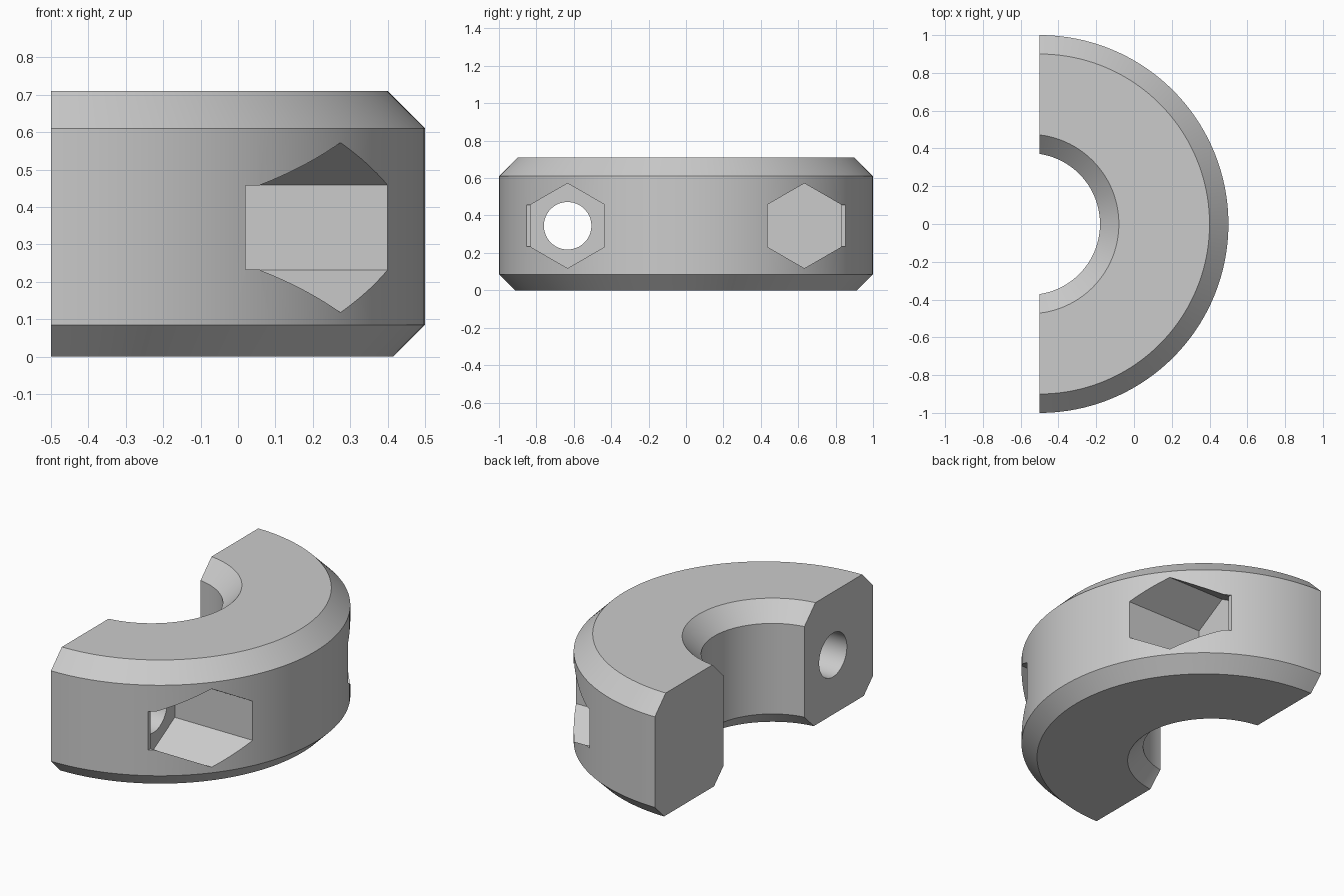
import bpy, bmesh, math
from mathutils import Matrix, Vector

if "Cube" in bpy.data.objects:
    bpy.data.objects.remove(bpy.data.objects["Cube"], do_unlink=True)

HEIGHT, FLAT_X = 0.71, -0.5
BOLT_Y, BOLT_Z = 0.633, 0.345

grey = bpy.data.materials.new("light_grey")
grey.use_nodes = True
grey.diffuse_color = (0.6, 0.6, 0.6, 1)
grey.node_tree.nodes["Principled BSDF"].inputs["Base Color"].default_value = (0.6, 0.6, 0.6, 1)


def finish(name, bm):
    bmesh.ops.recalc_face_normals(bm, faces=bm.faces)
    mesh = bpy.data.meshes.new(name)
    bm.to_mesh(mesh)
    bm.free()
    mesh.materials.append(grey)
    obj = bpy.data.objects.new(name, mesh)
    bpy.context.collection.objects.link(obj)
    return obj


def lathe(name, profile, cx, steps=160):
    """Solid of revolution about a vertical axis at x = cx."""
    bm = bmesh.new()
    rings = []
    for r, z in profile:
        rings.append([bm.verts.new((cx + r * math.cos(math.tau * i / steps),
                                    r * math.sin(math.tau * i / steps), z))
                      for i in range(steps)])
    for a, b in zip(rings, rings[1:]):
        for i in range(steps):
            j = (i + 1) % steps
            bm.faces.new((a[i], a[j], b[j], b[i]))
    bm.faces.new(rings[0])
    bm.faces.new(rings[-1])
    return finish(name, bm)


def prism(name, sides, radius, x0, x1, y):
    """Prism along x with a vertex pointing up."""
    bm = bmesh.new()
    bmesh.ops.create_cone(bm, cap_ends=True, segments=sides, radius1=radius,
                          radius2=radius, depth=x1 - x0)
    first = next(v for v in bm.verts)
    turn = Matrix.Rotation(-math.atan2(first.co.y, first.co.x), 4, 'Z')
    tip = Matrix.Rotation(math.pi / 2, 4, 'Y')
    place = Matrix.Translation(((x0 + x1) / 2, y, BOLT_Z))
    bm.transform(place @ tip @ turn)
    return finish(name, bm)


def box(name, low, high):
    bm = bmesh.new()
    low, high = Vector(low), Vector(high)
    bmesh.ops.create_cube(bm, size=1)
    bm.transform(Matrix.Translation((low + high) / 2) @ Matrix.Diagonal((*(high - low), 1)))
    return finish(name, bm)


# Chamfered outer body
collar = lathe("half_collar", [(0.915, 0), (1, 0.085), (1, 0.61), (0.9, HEIGHT)], FLAT_X)

# Bore, slightly off centre, flared at both ends
cutters = [lathe("bore_cutter", [(0.56, -0.1), (0.375, 0.085), (0.375, 0.61), (0.575, 0.81)], -0.555),
           box("split_cutter", (-2, -2, -1), (FLAT_X, 2, 2))]

# Bolt holes with hexagonal pockets, relieved on the outer side
for s in (-1, 1):
    y = s * BOLT_Y
    cutters.append(prism("bolt_hole_cutter", 64, 0.127, -0.8, 0.8, y))
    cutters.append(prism("hex_pocket_cutter", 6, 0.227, -0.1, 0.8, y))
    ends = sorted((s * 0.8, s * 1.1))
    cutters.append(box("relief_cutter", (0.02, ends[0], BOLT_Z - 0.112),
                       (0.6, ends[1], BOLT_Z + 0.112)))

for cutter in cutters:
    cutter.hide_render = True
    mod = collar.modifiers.new(cutter.name, 'BOOLEAN')
    mod.operation = 'DIFFERENCE'
    mod.solver = 'EXACT'
    mod.object = cutter

# Bake the cuts and drop the cutters
bpy.context.view_layer.update()
result = bpy.data.meshes.new_from_object(
    collar.evaluated_get(bpy.context.evaluated_depsgraph_get()))
collar.modifiers.clear()
collar.data = result
for cutter in cutters:
    bpy.data.objects.remove(cutter, do_unlink=True)
result.materials.clear()
result.materials.append(grey)
for p in result.polygons:
    p.material_index = 0

bpy.ops.object.select_all(action='DESELECT')
collar.select_set(True)
bpy.context.view_layer.objects.active = collar
bpy.ops.object.shade_smooth_by_angle(angle=math.radians(25))
